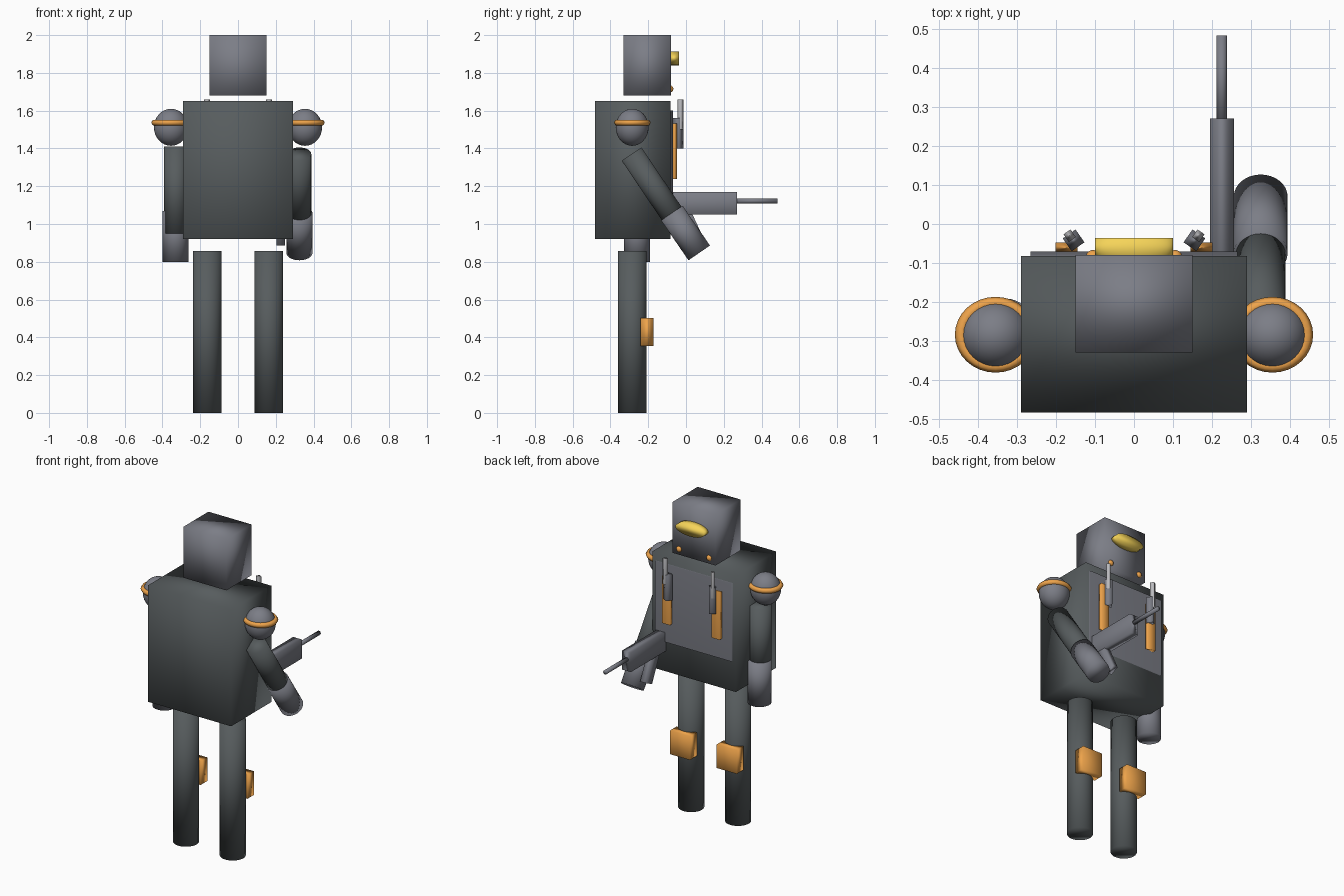
import bpy
from math import radians, sin, cos
from mathutils import Vector

if "Cube" in bpy.data.objects:
    bpy.data.objects.remove(bpy.data.objects["Cube"])


def material(name, color):
    m = bpy.data.materials.new(name)
    m.diffuse_color = color
    m.use_nodes = True
    m.node_tree.nodes["Principled BSDF"].inputs["Base Color"].default_value = m.diffuse_color
    return m


ORANGE = material("orange", (0.86, 0.37, 0.07, 1))
YELLOW = material("yellow", (0.92, 0.66, 0.10, 1))
DARK = material("dark_grey", (0.095, 0.108, 0.112, 1))
GREY = material("mid_grey", (0.20, 0.207, 0.24, 1))
PALE = material("pale_grey", (0.50, 0.50, 0.52, 1))


def finish(name, mat):
    # The whole model is softly shaded, across box edges too
    o = bpy.context.object
    o.name = name
    o.data.materials.append(mat)
    bpy.ops.object.shade_smooth()
    return o


def box(name, lo, hi, mat, rot=(0, 0, 0)):
    lo, hi = Vector(lo), Vector(hi)
    bpy.ops.mesh.primitive_cube_add(size=1, location=(lo + hi) / 2, rotation=rot)
    bpy.context.object.scale = hi - lo
    return finish(name, mat)


def rod(name, a, b, r, mat):
    a, b = Vector(a), Vector(b)
    d = b - a
    bpy.ops.mesh.primitive_cylinder_add(vertices=32, radius=r, depth=d.length, location=(a + b) / 2,
                                        rotation=d.to_track_quat('Z', 'Y').to_euler())
    return finish(name, mat)


def ball(name, loc, radii, mat):
    bpy.ops.mesh.primitive_uv_sphere_add(segments=32, ring_count=16, radius=1, location=loc)
    bpy.context.object.scale = radii
    return finish(name, mat)


# Head, torso and chest plate (the face looks toward +y)
box("head", (-0.15, -0.33, 1.68), (0.15, -0.08, 2.0), GREY)
box("torso", (-0.29, -0.483, 0.92), (0.29, -0.082, 1.652), DARK)
box("chest_plate", (-0.265, -0.10, 1.11), (0.265, -0.07, 1.60), GREY)

# Visor: flattened disc with its axis along y
bpy.ops.mesh.primitive_cylinder_add(vertices=32, radius=1, depth=1, location=(0, -0.0635, 1.877),
                                    rotation=(radians(90), 0, 0))
bpy.context.object.scale = (0.10, 0.037, 0.055)
finish("visor", YELLOW)

for s, side in ((-1, "left"), (1, "right")):
    # Legs and knee pads
    rod(f"{side}_leg", (s * 0.163, -0.285, 0), (s * 0.163, -0.285, 0.857), 0.075, DARK)
    box(f"{side}_knee_pad", (s * 0.163 - 0.07, -0.24, 0.355), (s * 0.163 + 0.07, -0.172, 0.503), ORANGE)

    # Shoulder balls with rings
    ball(f"{side}_shoulder", (s * 0.355, -0.285, 1.512), (0.09, 0.087, 0.098), GREY)
    bpy.ops.mesh.primitive_torus_add(major_radius=0.088, minor_radius=0.0165, major_segments=32,
                                     minor_segments=6, location=(s * 0.355, -0.284, 1.537))
    bpy.context.object.scale = (1, 0.93, 1)
    finish(f"{side}_shoulder_ring", ORANGE)

    # Cheek lights
    ball(f"{side}_cheek_light", (s * 0.105, -0.083, 1.715), (0.018, 0.016, 0.018), ORANGE)

    # Chest strips and the small angled posts in front of them
    box(f"{side}_chest_strip", (s * 0.173 - 0.028, -0.075, 1.237), (s * 0.173 + 0.028, -0.047, 1.533), ORANGE)
    turn = (0, 0, -s * radians(35))
    box(f"{side}_chest_post", (s * 0.155 - 0.02, -0.062, 1.40), (s * 0.155 + 0.02, -0.022, 1.56), GREY, turn)
    box(f"{side}_chest_post_tip", (s * 0.165 - 0.011, -0.042, 1.50), (s * 0.165 + 0.011, -0.018, 1.66), PALE, turn)

# Left arm hangs straight
rod("left_upper_arm", (-0.328, -0.272, 0.95), (-0.328, -0.272, 1.41), 0.064, DARK)
rod("left_forearm", (-0.33, -0.26, 0.80), (-0.33, -0.26, 1.07), 0.069, GREY)

# Right arm swings forward
top, a = Vector((0.325, -0.288, 1.37)), radians(34)
rod("right_upper_arm", top, top + 0.46 * Vector((0, sin(a), -cos(a))), 0.063, DARK)
rod("right_forearm", (0.325, -0.075, 1.058), (0.325, 0.07, 0.847), 0.069, GREY)

# Blaster: body, barrel and slanted grip
box("blaster_body", (0.195, -0.08, 1.05), (0.256, 0.27, 1.17), GREY)
rod("blaster_barrel", (0.225, 0.25, 1.122), (0.225, 0.484, 1.122), 0.013, GREY)
box("blaster_grip", (0.205, 0.003, 0.89), (0.25, 0.063, 1.075), GREY, (radians(25), 0, 0))
